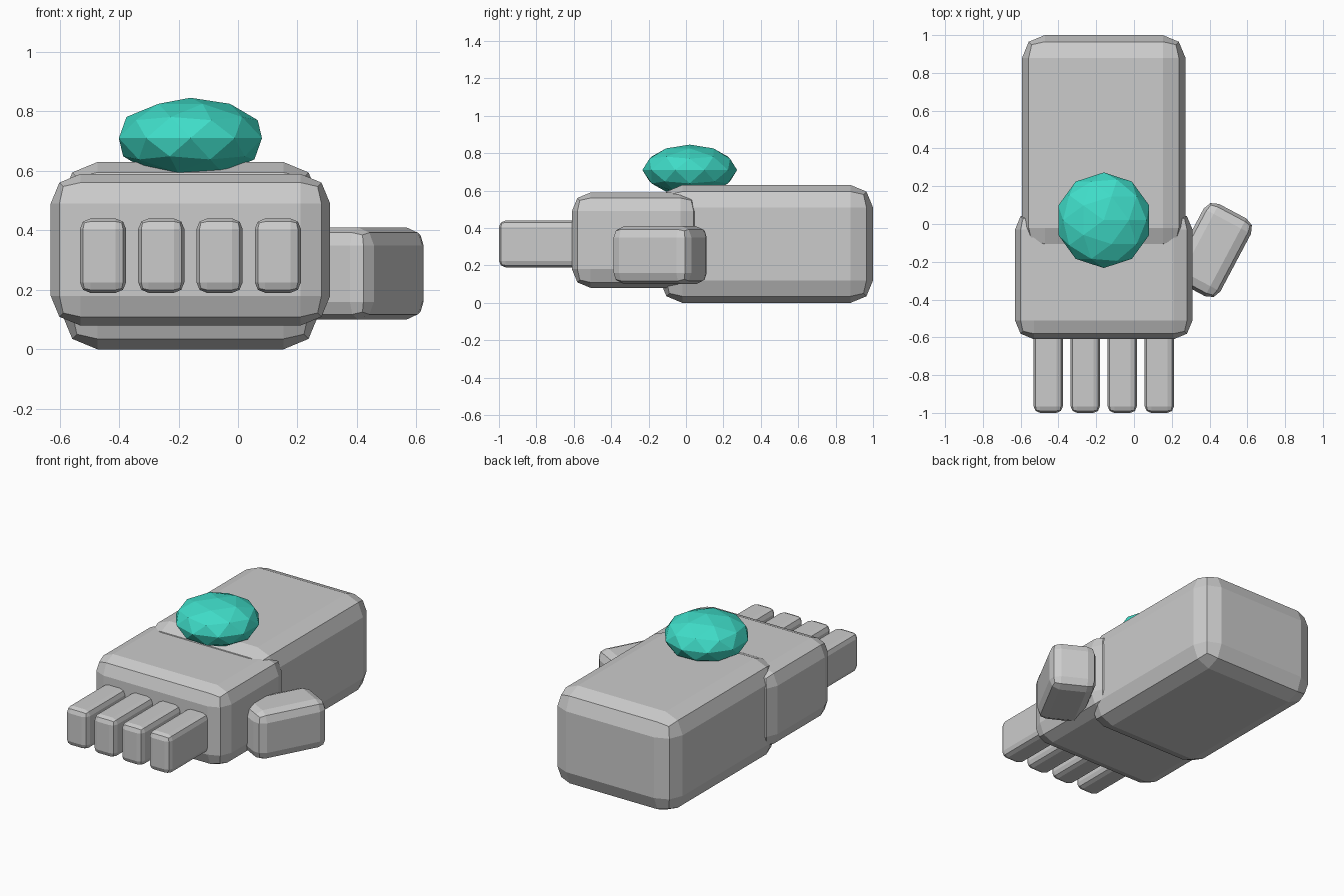
import bpy
from math import radians

if "Cube" in bpy.data.objects:
    bpy.data.objects.remove(bpy.data.objects["Cube"])


def block(name, center, size, bevel, turn=0.0):
    """Box with two-segment rounded edges, flat shaded."""
    bpy.ops.mesh.primitive_cube_add(size=1, location=center, rotation=(0, 0, radians(turn)))
    ob = bpy.context.object
    ob.name = name
    ob.scale = size
    bpy.ops.object.transform_apply(location=False, rotation=False, scale=True)
    mod = ob.modifiers.new("edges", 'BEVEL')
    mod.width = bevel
    mod.segments = 2
    mod.limit_method = 'ANGLE'
    return ob


CX = -0.16  # centre line of the arm

# forearm and palm
block("forearm", (CX, 0.43, 0.315), (0.865, 1.14, 0.63), 0.12)
block("palm", (CX, -0.27, 0.335), (0.94, 0.68, 0.51), 0.10)

# four fingers
for i in range(4):
    x = CX + (i - 1.5) * 0.196
    block(f"finger_{i + 1}", (x, -0.77, 0.315), (0.155, 0.46, 0.25), 0.035)

# angled thumb
block("thumb", (0.413, -0.138, 0.255), (0.284, 0.466, 0.31), 0.06, -28)

# faceted gem on the wrist
bpy.ops.mesh.primitive_ico_sphere_add(subdivisions=2, radius=1, location=(CX, 0.02, 0.71))
gem = bpy.context.object
gem.name = "gem"
gem.scale = (0.253, 0.253, 0.136)
bpy.ops.object.transform_apply(location=False, rotation=False, scale=True)
mat = bpy.data.materials.new("teal")
mat.diffuse_color = (0.05, 0.72, 0.58, 1)
mat.use_nodes = True
mat.node_tree.nodes["Principled BSDF"].inputs["Base Color"].default_value = mat.diffuse_color
gem.data.materials.append(mat)
